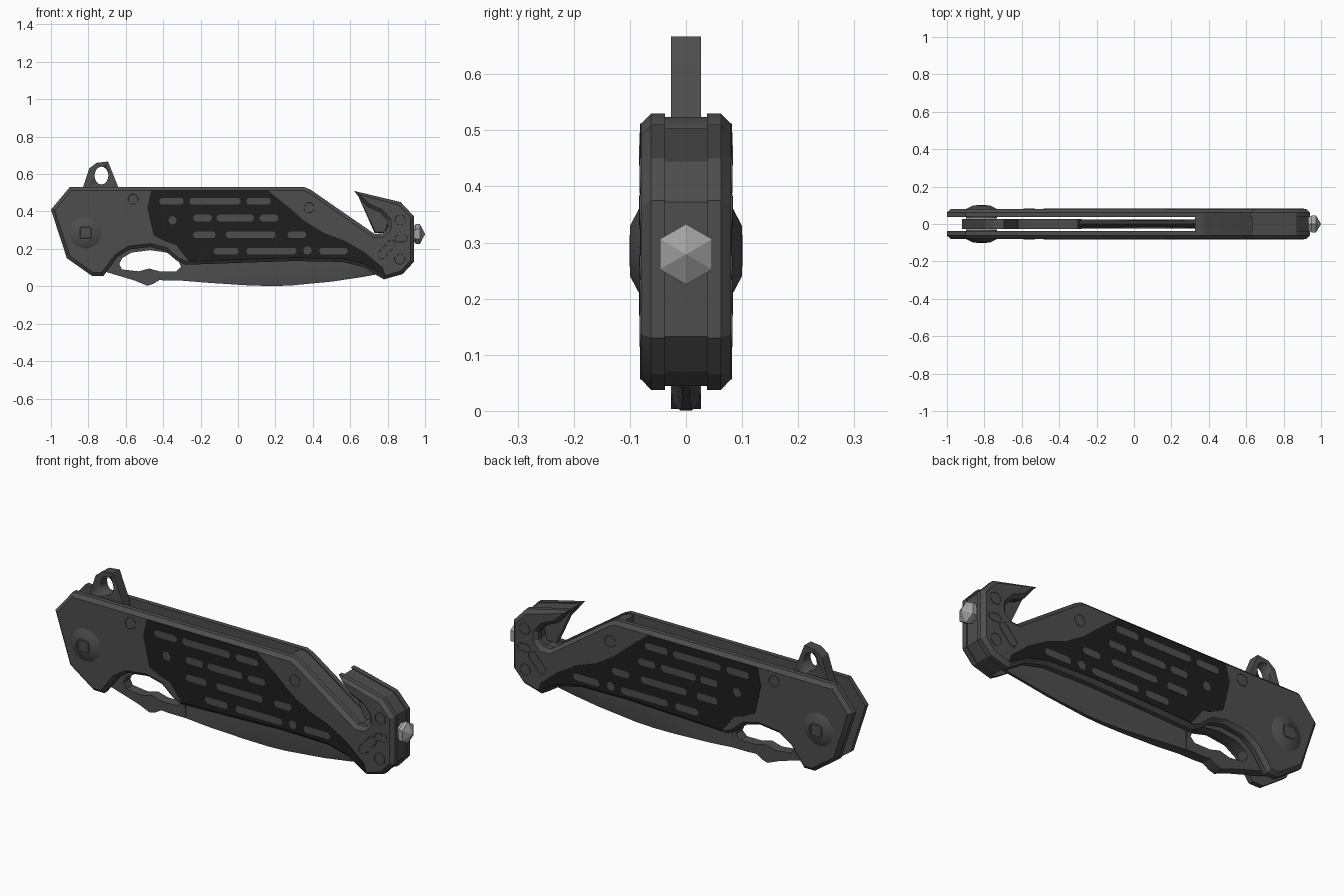
import bpy, bmesh, math
from mathutils import Vector

if "Cube" in bpy.data.objects:
    bpy.data.objects.remove(bpy.data.objects["Cube"])


def material(name, v):
    m = bpy.data.materials.new(name)
    m.diffuse_color = (v, v, v, 1)
    m.use_nodes = True
    m.node_tree.nodes["Principled BSDF"].inputs["Base Color"].default_value = m.diffuse_color
    return m


GREY = material("gunmetal grey", 0.075)
BLACK = material("grip black", 0.013)
STEEL = material("bright steel", 0.36)


def inset(pts, d):
    """Miter-offset a closed (x, z) outline inward by d."""
    pts = [Vector(p) for p in pts]
    n = len(pts)
    if sum(pts[i].x * pts[(i + 1) % n].y - pts[(i + 1) % n].x * pts[i].y for i in range(n)) < 0:
        pts.reverse()
    out = []
    for i in range(n):
        a = (pts[i] - pts[i - 1]).normalized()
        b = (pts[(i + 1) % n] - pts[i]).normalized()
        n1, n2 = Vector((-a.y, a.x)), Vector((-b.y, b.x))
        off = (n1 + n2) / max(0.2, 1 + n1.dot(n2)) * d
        if off.length > 2 * d > 0:
            off *= 2 * d / off.length
        out.append(pts[i] + off)
    return out


def loft(bm, rings):
    """Skin equal-length rings of 3D points and cap both ends."""
    vs = [[bm.verts.new(p) for p in r] for r in rings]
    n = len(vs[0])
    for r, s in zip(vs, vs[1:]):
        for i in range(n):
            bm.faces.new((r[i], r[(i + 1) % n], s[(i + 1) % n], s[i]))
    bm.faces.new(vs[0])
    bm.faces.new(vs[-1])


def finish(name, bm, mat, mirror=False, smooth=True):
    bmesh.ops.recalc_face_normals(bm, faces=bm.faces)
    me = bpy.data.meshes.new(name)
    bm.to_mesh(me)
    bm.free()
    me.materials.append(mat)
    ob = bpy.data.objects.new(name, me)
    bpy.context.collection.objects.link(ob)
    if mirror:
        m = ob.modifiers.new("both_sides", 'MIRROR')
        m.use_axis = (False, True, False)
        m.use_mirror_merge = False
    if smooth:
        bpy.ops.object.select_all(action='DESELECT')
        ob.select_set(True)
        bpy.context.view_layer.objects.active = ob
        bpy.ops.object.shade_smooth_by_angle(angle=math.radians(28))
    return ob


def slab(name, outlines, levels, mat, mirror=False):
    """Outlines in x-z, extruded through (y, inset) levels."""
    bm = bmesh.new()
    for pts in outlines:
        loft(bm, [[(p.x, y, p.y) for p in inset(pts, d)] for y, d in levels])
    return finish(name, bm, mat, mirror)


def slot(cx, cz, length, h, angle=0):
    """Rounded slot outline; a circle when length equals h."""
    r, s, out = h / 2, max(0, length - h) / 2, []
    for k in range(16):
        a = math.pi * 2 * (k + 0.5) / 16
        x = r * math.cos(a) + (s if math.cos(a) > 0 else -s)
        z = r * math.sin(a)
        c, t = math.cos(angle), math.sin(angle)
        out.append((cx + x * c - z * t, cz + x * t + z * c))
    return out


def cut(ob, outline):
    """Cut a hole straight through along y."""
    c = slab("hole_cutter", [outline], [(-0.2, 0), (0.2, 0)], GREY)
    c.hide_render = True
    m = ob.modifiers.new("hole", 'BOOLEAN')
    m.operation, m.object, m.solver = 'DIFFERENCE', c, 'EXACT'
    bpy.context.view_layer.objects.active = ob
    bpy.ops.object.modifier_apply(modifier=m.name)
    bpy.data.objects.remove(c)


# handle side plates with chamfered outer edge
H = [(-1, .41), (-.915, .15), (-.78, .055), (-.72, .055), (-.645, .155), (-.58, .197),
     (-.47, .21), (-.39, .19), (-.325, .135), (-.28, .115), (0, .125), (.3, .135),
     (.56, .13), (.68, .1), (.74, .06), (.78, .037), (.88, .065), (.94, .13),
     (.94, .375), (.87, .45), (.62, .51), (.69, .425), (.76, .395), (.80, .35),
     (.80, .31), (.775, .282), (.73, .28), (.39, .515), (.355, .53), (-.9, .53)]
slab("handle_plate", [H], [(-.037, 0), (-.062, 0), (-.08, .018)], GREY, True)

# solid spacer between the plates, hook end
slab("handle_spacer", [H[15:29] + [(.32, .53), (.32, .36), (.6, .3), (.74, .2)]],
     [(-.038, .006), (.038, .006)], GREY)

# strap cutter edge inside the hook
slab("strap_cutter", [[(.635, .5), (.73, .285), (.79, .285), (.81, .35), (.76, .41), (.69, .44)]],
     [(-.012, .006), (0, 0), (.012, .006)], GREY)

# grip panels
P = [(-.465, .512), (-.485, .42), (-.465, .33), (-.45, .27), (-.39, .24), (-.33, .22),
     (-.285, .16), (-.265, .135), (0, .143), (.3, .153), (.56, .148), (.68, .118),
     (.75, .077), (.79, .056), (.775, .10), (.68, .18), (.57, .245), (.46, .285),
     (.355, .35), (.275, .42), (.16, .512)]
slab("grip_panel", [P], [(-.078, 0), (-.082, 0)], BLACK, True)

# grey slots and dots showing in the grip
rows = {.455: [(-.42, -.29), (-.26, .015), (.045, .175)],
        .365: [(-.24, -.14), (-.115, .085), (.115, .215)],
        .275: [(-.24, -.12), (-.065, .2), (.265, .365)],
        .188: [(-.13, .003), (.045, .313), (.435, .585)]}
slots = [slot((a + b) / 2, z, b - a, .036) for z, r in rows.items() for a, b in r]
slots += [slot(-.35, .353, .044, .044), slot(.372, .192, .044, .044)]
slab("grip_slots", slots, [(-.08, 0), (-.0835, 0)], GREY, True)

# body pins and hook-end details
pins = [slot(x, z, .064, .064) for x, z in ((-.56, .465), (.38, .42), (.868, .355), (.865, .145))]
pins += [slot(.872, .256, .075, .045), slot(.795, .197, .13, .052, math.radians(48))]
slab("body_pins", pins, [(-.075, 0), (-.0825, 0), (-.0825, .004), (-.081, .005)], GREY, True)

# pivot screw with a recessed square drive
slab("pivot_screw", [slot(-.815, .285, .168, .168)],
     [(-.03, 0), (-.08, 0), (-.1, .038), (-.1, .042), (-.098, .042)], GREY, True)
sq = [(-.855, .245), (-.775, .245), (-.775, .325), (-.855, .325)]
slab("pivot_drive", [sq], [(-.09, 0), (-.1003, .012)], GREY, True)

# blade tang with flipper tab and finger ring
T = [(-.92, .3), (-.88, .42), (-.835, .51), (-.795, .63), (-.755, .66), (-.695, .667),
     (-.64, .53), (-.62, .42), (-.55, .4), (-.3, .38), (-.28, .03), (-.37, .03),
     (-.42, .033), (-.455, .012), (-.485, .003), (-.55, .03), (-.7, .075), (-.78, .1), (-.88, .18)]
tang = slab("blade_tang", [T], [(-.0265, 0), (.0265, 0)], GREY)
cut(tang, [(-.73 + .037 * math.cos(k * math.pi / 8), .592 + .048 * math.sin(k * math.pi / 8))
           for k in range(16)])
cut(tang, [(-.635, .12), (-.62, .09), (-.53, .08), (-.475, .095), (-.42, .08), (-.33, .08),
           (-.305, .105), (-.32, .14), (-.38, .18), (-.47, .193), (-.57, .18), (-.62, .15)])

# blade: spine below, edge hidden in the handle: x, bottom, bevel, spine half, top
bm = bmesh.new()
rings = []
for x, zb, sw, ts, zt in [(-.3, .03, .005, .024, .38), (-.15, .018, .01, .024, .39),
                          (.05, .005, .06, .015, .39), (.18, .001, .09, .011, .385),
                          (.28, .004, .11, .009, .37), (.5, .025, .12, .007, .32),
                          (.65, .047, .08, .006, .25), (.78, .07, .01, .004, .12)]:
    rings.append([(x, -ts, zb), (x, -.024, zb + sw), (x, 0, zt), (x, .024, zb + sw), (x, ts, zb)])
loft(bm, rings)
finish("blade", bm, GREY)

# hexagonal glass breaker tip
bm = bmesh.new()
loft(bm, [[(x, r * math.cos(a), .279 + r * math.sin(a))
           for a in [math.pi / 2 + k * math.pi / 3 for k in range(6)]]
          for x, r in ((.92, .045), (.948, .045), (.95, .054), (.972, .054), (1, .001))])
finish("glass_breaker", bm, STEEL, smooth=False)
